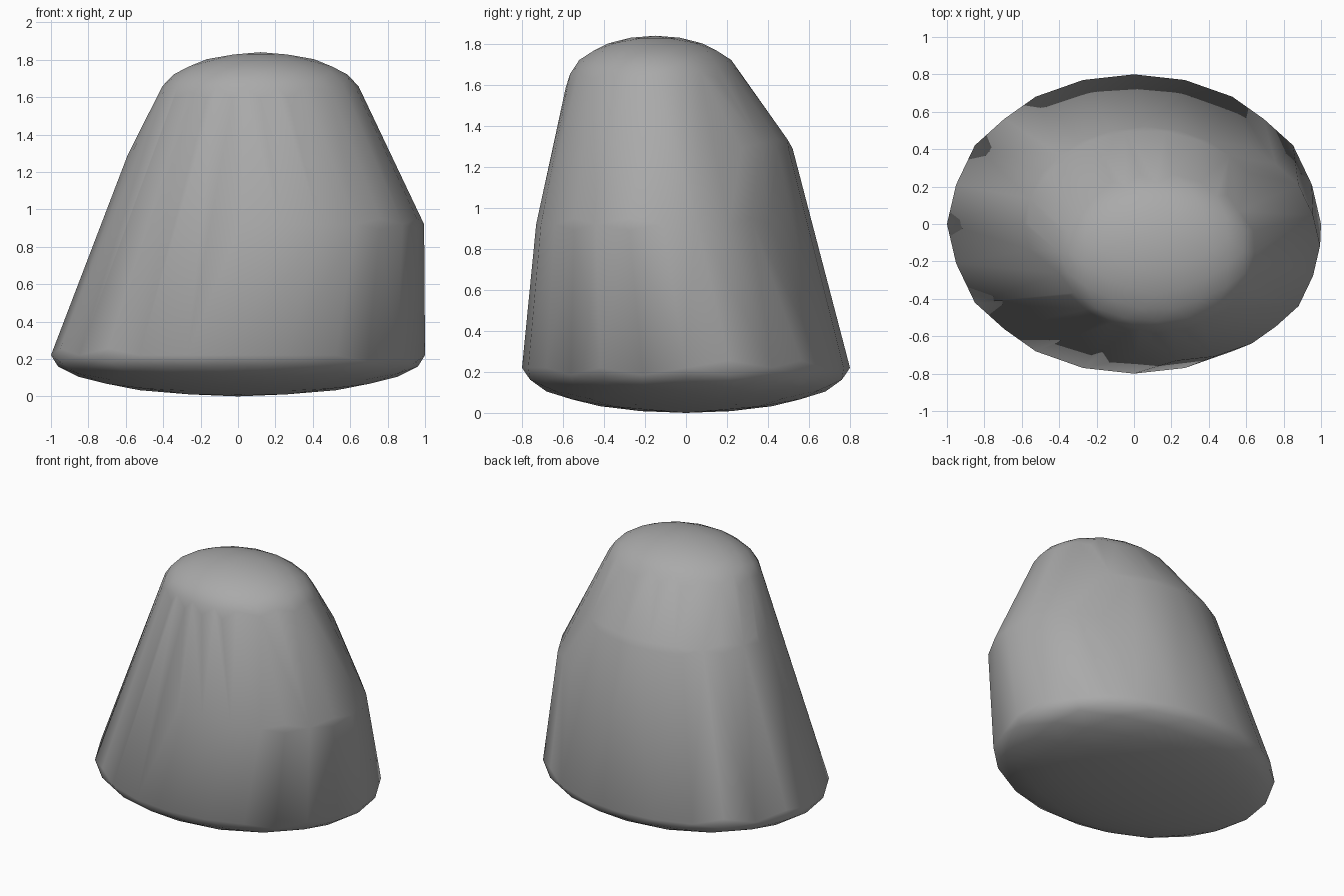
import bpy, bmesh, math
from mathutils import Vector

cube = bpy.data.objects.get("Cube")
if cube:
    bpy.data.objects.remove(cube, do_unlink=True)

# Plain stone grey
stone = bpy.data.materials.new("stone_grey")
stone.use_nodes = True
grey = (0.4, 0.4, 0.4, 1)
stone.diffuse_color = grey
bsdf = stone.node_tree.nodes["Principled BSDF"]
bsdf.inputs["Base Color"].default_value = grey


def unit_ball():
    """Points of an axis-aligned icosphere: an icosahedron split twice."""
    phi = (1 + math.sqrt(5)) / 2
    bm = bmesh.new()
    for a in (-1, 1):
        for b in (-phi, phi):
            for p in ((a, b, 0), (0, a, b), (b, 0, a)):
                bm.verts.new(Vector(p).normalized())
    bmesh.ops.convex_hull(bm, input=bm.verts[:])
    for _ in range(2):
        bmesh.ops.subdivide_edges(bm, edges=bm.edges[:], cuts=1, use_grid_fill=True)
        for v in bm.verts:
            v.co.normalize()
    points = [v.co.copy() for v in bm.verts]
    bm.free()
    return points


# Squashed layers of the rock: centre, half width, half height
layers = [
    ((0, 0, 0.22), 1.0, 0.22),             # wide foot
    ((0.225, -0.115, 0.92), 0.77, 0.18),   # shoulder
    ((0.06, 0, 1.29), 0.65, 0.17),         # upper ledge
    ((0.12, -0.15, 1.59), 0.545, 0.25),    # cap
]

# Wrap all layers in one convex skin
ball = unit_ball()
bm = bmesh.new()
for centre, width, height in layers:
    size = Vector((width, width * 0.8, height))
    for p in ball:
        bm.verts.new(Vector(centre) + p * size)
hull = bmesh.ops.convex_hull(bm, input=bm.verts[:])
inner = {g for g in hull["geom_interior"] + hull["geom_unused"]
         if isinstance(g, bmesh.types.BMVert)}
bmesh.ops.delete(bm, geom=list(inner), context="VERTS")
bmesh.ops.recalc_face_normals(bm, faces=bm.faces[:])

mesh = bpy.data.meshes.new("boulder")
bm.to_mesh(mesh)
bm.free()
mesh.materials.append(stone)
boulder = bpy.data.objects.new("boulder", mesh)
bpy.context.collection.objects.link(boulder)

# Smooth skin with a crisp foot edge
bpy.ops.object.select_all(action="DESELECT")
boulder.select_set(True)
bpy.context.view_layer.objects.active = boulder
bpy.ops.object.shade_smooth_by_angle(angle=math.radians(40))
